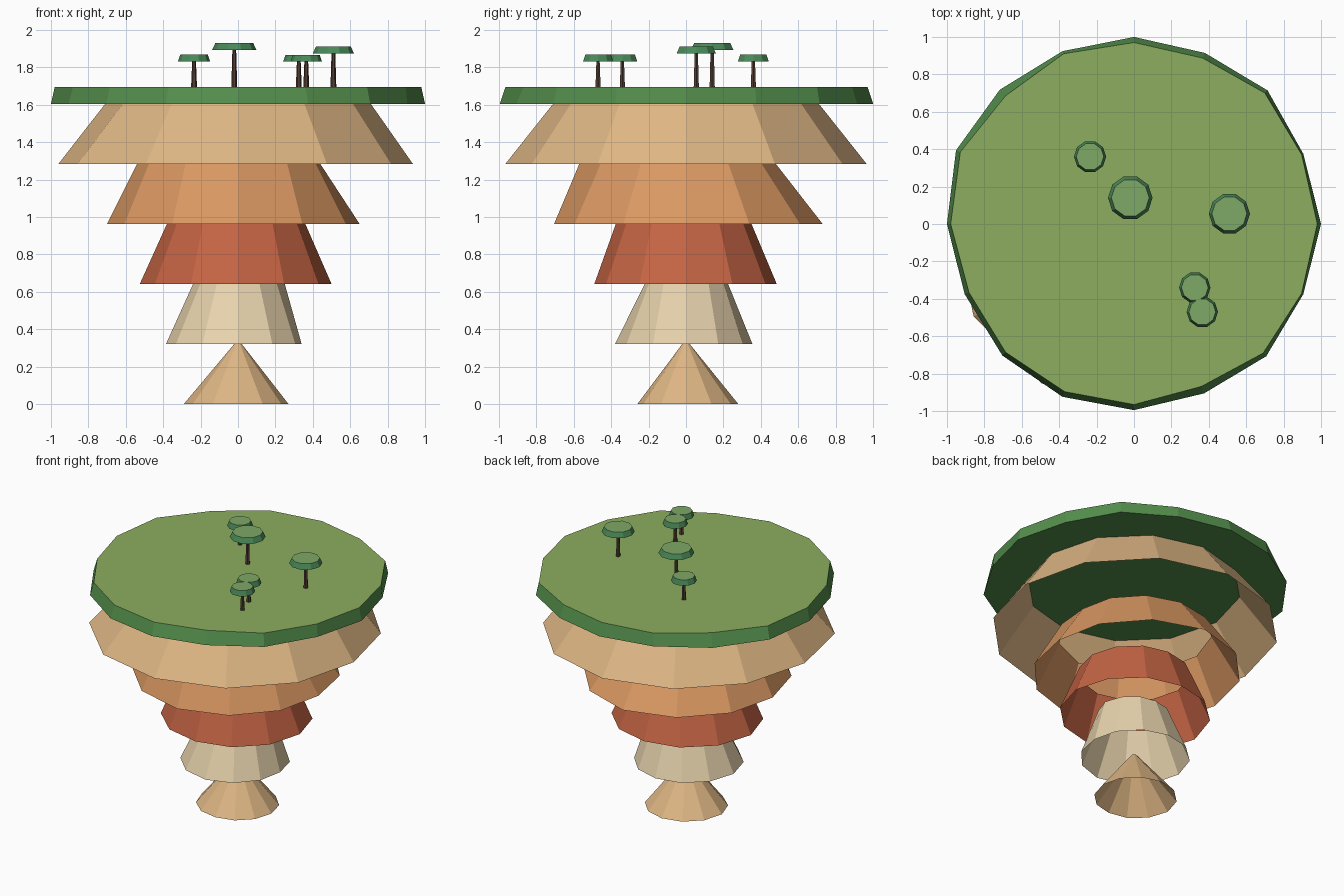
import bpy, bmesh
from math import cos, sin, pi

if "Cube" in bpy.data.objects:
    bpy.data.objects.remove(bpy.data.objects["Cube"])


def mat(name, r, g, b):
    m = bpy.data.materials.new(name)
    lin = lambda c: (c / 255 / 12.92) if c < 11 else ((c / 255 + 0.055) / 1.055) ** 2.4
    m.diffuse_color = (lin(r), lin(g), lin(b), 1)
    m.use_nodes = True
    m.node_tree.nodes["Principled BSDF"].inputs["Base Color"].default_value = m.diffuse_color
    return m


TAN = mat("tan_rock", 222, 182, 132)
ORANGE = mat("orange_rock", 218, 152, 98)
RED = mat("red_rock", 196, 100, 68)
CREAM = mat("cream_rock", 230, 210, 172)
GRASS = mat("grass", 140, 174, 96)
EDGE = mat("grass_edge", 84, 142, 76)
LEAF = mat("leaf_top", 126, 168, 102)
LEAF_EDGE = mat("leaf_edge", 74, 136, 88)
BARK = mat("bark", 82, 62, 52)


def loft(name, lower, upper, z0, z1, mats, caps=False, at=(0, 0)):
    """Join two polygon rings (lists of radii) with flat sides; second material goes on the top cap."""
    bm = bmesh.new()
    n = len(lower)
    rings = [[bm.verts.new((at[0] + r * cos(2 * pi * i / n), at[1] + r * sin(2 * pi * i / n), z))
              for i, r in enumerate(radii)] for radii, z in ((lower, z0), (upper, z1))]
    a, b = rings
    for i in range(n):
        j = (i + 1) % n
        bm.faces.new((a[i], a[j], b[j], b[i]))
    if caps:
        bm.faces.new(a[::-1])
        bm.faces.new(b).material_index = len(mats) - 1
    me = bpy.data.meshes.new(name)
    bm.to_mesh(me)
    bm.free()
    for m in mats:
        me.materials.append(m)
    ob = bpy.data.objects.new(name, me)
    bpy.context.collection.objects.link(ob)
    return ob


def blend(east, north, west, south):
    """Twelve radii that follow four measured directions."""
    d = [east, north, west, south]
    return [d[i // 3] + (d[(i // 3 + 1) % 4] - d[i // 3]) * (i % 3) / 3 for i in range(12)]


# stacked open rock skirts, bottom to top
STEP = 0.321
layers = [
    ("rock_base", TAN, blend(.27, .28, .29, .26), [.02] * 12),
    ("cream_layer", CREAM, blend(.34, .355, .385, .38), blend(.25, .225, .24, .22)),
    ("red_layer", RED, blend(.50, .485, .525, .49), blend(.36, .35, .38, .375)),
    ("orange_layer", ORANGE, blend(.65, .73, .70, .705), blend(.44, .48, .54, .57)),
    ("upper_tan_layer", TAN,
     [.935, .95, .965, .965, .96, .96, .96, .99, .985, .965, .95, .945], [.71] * 12),
]
for k, (name, m, lo, up) in enumerate(layers):
    loft(name, lo, up, k * STEP, (k + 1) * STEP, [m])

# grassy slab with uneven rim
rim = [1, .98, 1.01, .99, 1, 1, 1.015, 1.03, 1, .98, .995, 1, .995, .98, 1.0, .98]
top = [.98, .97, .99, .96, .97, .985, .97, 1.005, .98, .955, .97, .97, .965, .94, .976, .97]
loft("grass_slab", rim, top, 5 * STEP, 1.695, [EDGE, GRASS], True)

# flat-topped trees: x, y, canopy radius, canopy bottom
trees = [(-.235, .36, .086, 1.832), (-.02, .14, .119, 1.893), (.51, .055, .11, 1.874),
         (.325, -.34, .084, 1.83), (.365, -.47, .084, 1.83)]
for k, (x, y, r, z) in enumerate(trees, 1):
    loft(f"trunk_{k}", [.016] * 6, [.010] * 6, 1.69, z + .005, [BARK], True, (x, y))
    loft(f"canopy_{k}", [r] * 10, [r * .85] * 10, z, z + .037, [LEAF_EDGE, LEAF], True, (x, y))
